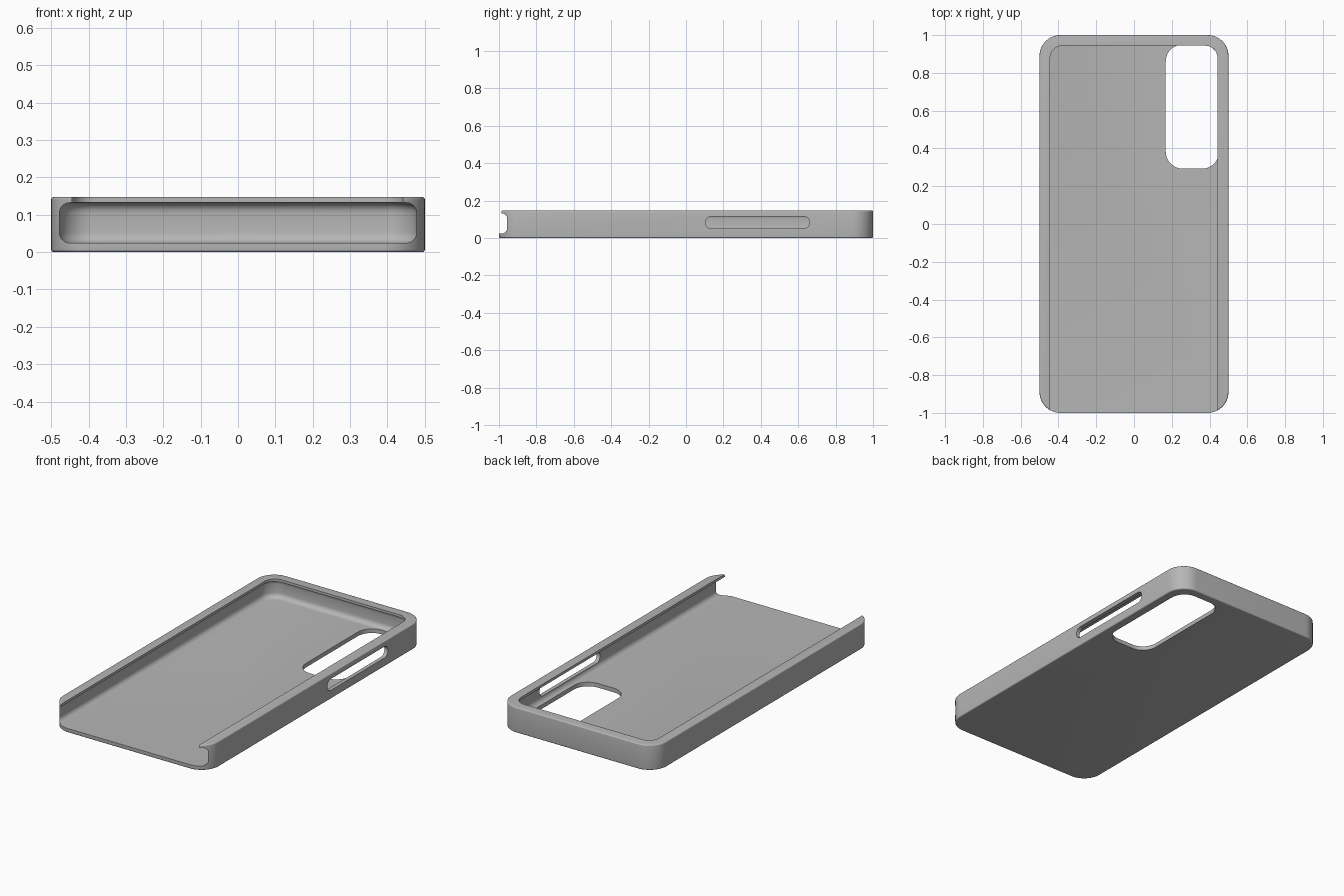
import bpy, bmesh
from math import sin, cos, pi
from mathutils import Matrix, Vector

default = bpy.data.objects.get("Cube")
if default:
    bpy.data.objects.remove(default, do_unlink=True)

grey = bpy.data.materials.new("matte grey")
grey.use_nodes = True
colour = (0.47, 0.47, 0.47, 1)
grey.diffuse_color = colour
grey.node_tree.nodes["Principled BSDF"].inputs["Base Color"].default_value = colour


def rounded_slab(name, low, high, radius, edge=0, turn=None, segments=12):
    """Rounded rectangle from low to high, extruded along z, with softened rims."""
    (x0, y0, z0), (x1, y1, z1) = low, high
    corners = [(x1 - radius, y1 - radius), (x0 + radius, y1 - radius),
               (x0 + radius, y0 + radius), (x1 - radius, y0 + radius)]
    bm = bmesh.new()
    ring = []
    for quarter, (cx, cy) in enumerate(corners):
        for i in range(segments + 1):
            a = (quarter + i / segments) * pi / 2
            ring.append(bm.verts.new((cx + radius * cos(a), cy + radius * sin(a), z0)))
    base = bm.faces.new(ring)
    top = bmesh.ops.extrude_face_region(bm, geom=[base], use_keep_orig=True)["geom"]
    bmesh.ops.translate(bm, vec=(0, 0, z1 - z0),
                        verts=[v for v in top if isinstance(v, bmesh.types.BMVert)])
    bmesh.ops.recalc_face_normals(bm, faces=bm.faces[:])
    if edge:
        rims = [e for e in bm.edges if abs(e.verts[0].co.z - e.verts[1].co.z) < 1e-6]
        bmesh.ops.bevel(bm, geom=rims, offset=edge, segments=5, profile=0.5,
                        affect='EDGES', clamp_overlap=True)
    if turn:
        bm.transform(turn)
    bmesh.ops.recalc_face_normals(bm, faces=bm.faces[:])
    mesh = bpy.data.meshes.new(name)
    bm.to_mesh(mesh)
    bm.free()
    obj = bpy.data.objects.new(name, mesh)
    bpy.context.collection.objects.link(obj)
    mesh.materials.append(grey)
    return obj


HEIGHT = 0.147
case = rounded_slab("phone_case", (-0.5, -1, 0), (0.5, 1, HEIGHT), 0.11, 0.007)

# Local x, y, z of the side slot become world y, z, x
sideways = Matrix(((0, 0, 1, 0), (1, 0, 0, 0), (0, 1, 0, 0), (0, 0, 0, 1)))

cutters = [
    # Hollow for the phone, running out through the open front end
    rounded_slab("cavity_cutter", (-0.478, -1.4, 0.024), (0.478, 0.976, 0.132), 0.09, 0.028),
    # Opening inside the overhanging lip
    rounded_slab("lip_cutter", (-0.444, -1.4, 0.08), (0.442, 0.944, 0.3), 0.065),
    # Camera window in the floor
    rounded_slab("camera_cutter", (0.168, 0.293, -0.1), (0.45, 0.95, 0.06), 0.09),
    # Button slot in the side wall
    rounded_slab("button_cutter", (0.105, 0.05, 0.4), (0.66, 0.116, 0.6), 0.032, turn=sideways),
]

for cutter in cutters:
    cutter.hide_render = True
    cut = case.modifiers.new(cutter.name, 'BOOLEAN')
    cut.operation = 'DIFFERENCE'
    cut.solver = 'EXACT'
    cut.object = cutter

# Bake the cuts and drop the cutters
depsgraph = bpy.context.evaluated_depsgraph_get()
baked = bpy.data.meshes.new_from_object(case.evaluated_get(depsgraph))
case.modifiers.clear()
case.data = baked
for cutter in cutters:
    bpy.data.objects.remove(cutter, do_unlink=True)

bpy.ops.object.select_all(action='DESELECT')
case.select_set(True)
bpy.context.view_layer.objects.active = case
bpy.ops.object.shade_smooth_by_angle(angle=pi / 6)
